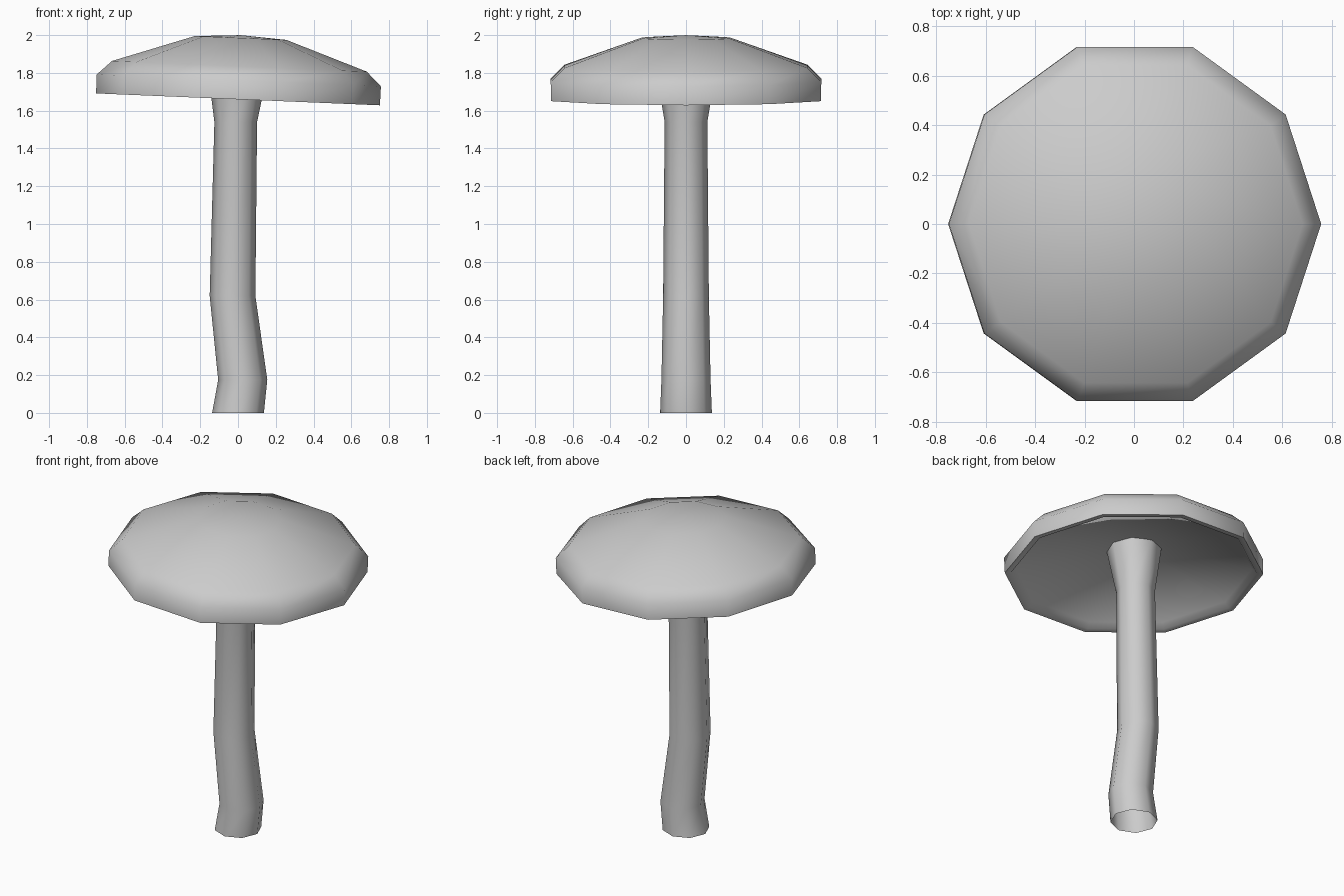
import bpy, bmesh
from math import sin, cos, pi, radians
from mathutils import Matrix

if "Cube" in bpy.data.objects:
    bpy.data.objects.remove(bpy.data.objects["Cube"])


def loft(name, rings, sides, apex_start=None, apex_end=None):
    """Skin a stack of horizontal rings (centre x, radius, z), optionally closed by end points."""
    bm = bmesh.new()
    loops = [[bm.verts.new((cx + r * cos(2 * pi * i / sides), r * sin(2 * pi * i / sides), z))
              for i in range(sides)] for cx, r, z in rings]
    for a, b in zip(loops, loops[1:]):
        for i in range(sides):
            j = (i + 1) % sides
            bm.faces.new((a[i], a[j], b[j], b[i]))
    for z, loop, flip in ((apex_start, loops[0], True), (apex_end, loops[-1], False)):
        if z is not None:
            tip = bm.verts.new((0, 0, z))
            for i in range(sides):
                a, b = loop[i], loop[(i + 1) % sides]
                bm.faces.new((b, a, tip) if flip else (a, b, tip))
    mesh = bpy.data.meshes.new(name)
    bm.to_mesh(mesh)
    bm.free()
    obj = bpy.data.objects.new(name, mesh)
    bpy.context.collection.objects.link(obj)
    bpy.ops.object.select_all(action='DESELECT')
    obj.select_set(True)
    bpy.context.view_layer.objects.active = obj
    bpy.ops.object.shade_smooth_by_angle(angle=radians(50))
    return obj


# Crooked eight-sided stem, open at the base, flaring under the cap
loft("stem", [(0, 0.137, 0), (0.025, 0.13, 0.175), (-0.029, 0.121, 0.62),
              (-0.012, 0.113, 1.54), (0, 0.16, 1.82)], 8)

# Ten-sided cap: hollow underside, lip, rim, bevel and dome, tilted slightly to the right
cap = loft("cap", [(0, 0.16, 0.155), (0, 0.69, 0.035), (0, 0.715, 0.003), (0, 0.752, 0),
                   (0, 0.753, 0.10), (0, 0.675, 0.175), (0, 0.243, 0.325)], 10,
           apex_start=0.165, apex_end=0.34)
cap.data.transform(Matrix.Translation((0, 0, 1.66)) @ Matrix.Rotation(radians(2.4), 4, 'Y'))
